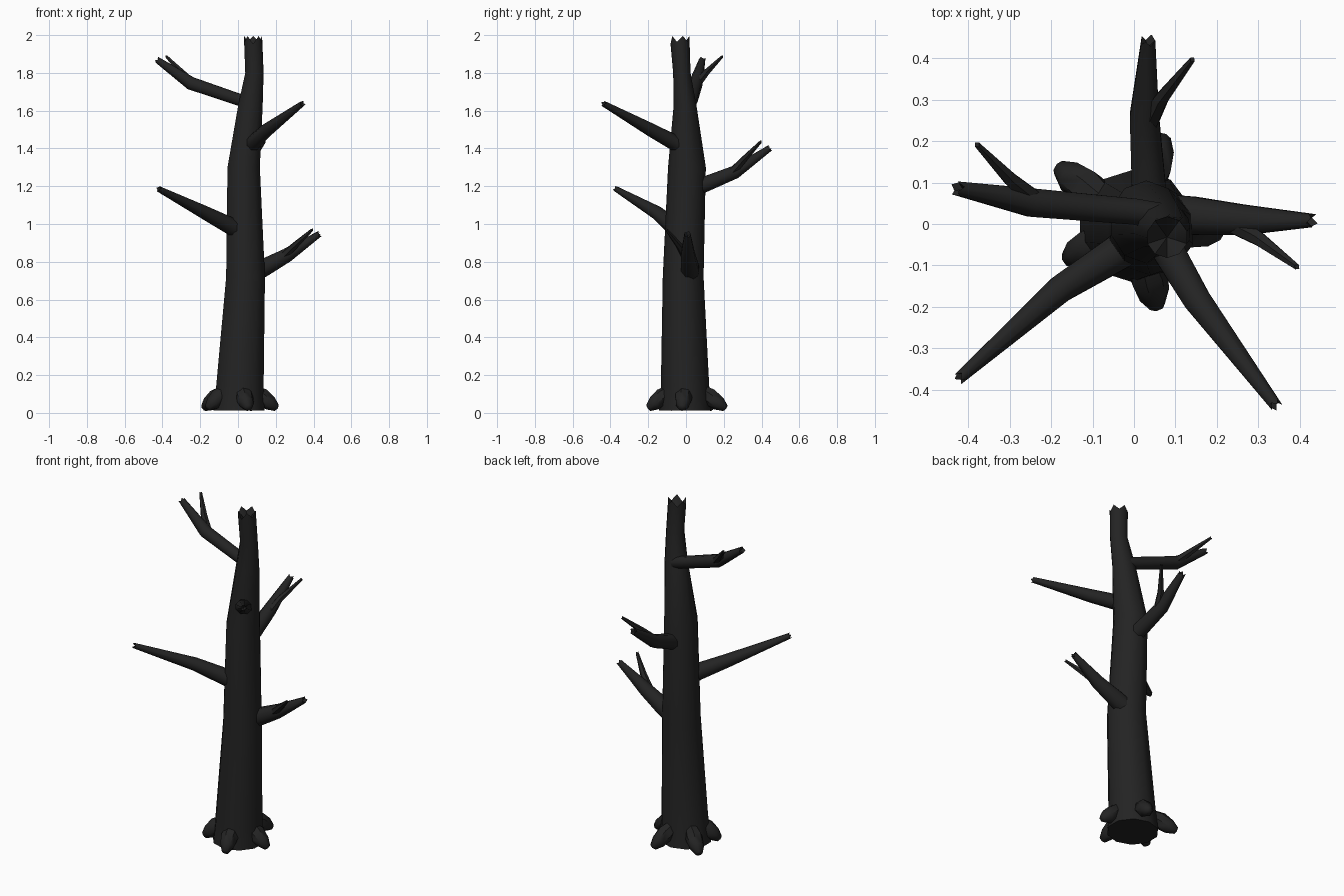
import bpy, bmesh, math, random
from mathutils import Vector

random.seed(4)
cube = bpy.data.objects.get("Cube")
if cube:
    bpy.data.objects.remove(cube)

bark = bpy.data.materials.new("charred bark")
bark.use_nodes = True
BARK = (0.017, 0.017, 0.017, 1)
bark.diffuse_color = BARK
bsdf = bark.node_tree.nodes["Principled BSDF"]
bsdf.inputs["Base Color"].default_value = BARK
bsdf.inputs["Roughness"].default_value = 0.9


def limb(name, path, sides=8, jag=0.0, hollow=0.0, upright=False):
    """Tapered tube through (x, y, z, rx, ry) stations, with a splintered end."""
    bm = bmesh.new()
    pts = [Vector(p[:3]) for p in path]
    rings = []
    for i, p in enumerate(path):
        d = (pts[min(i + 1, len(pts) - 1)] - pts[max(i - 1, 0)]).normalized()
        if upright:
            d, u, v = Vector((0, 0, 1)), Vector((1, 0, 0)), Vector((0, 1, 0))
        else:
            u = d.cross(Vector((0, 0, 1))).normalized()
            v = u.cross(d)
        ring = []
        for k in range(sides):
            a = math.tau * (k + 0.5) / sides
            co = pts[i] + u * math.cos(a) * p[3] + v * math.sin(a) * p[-1]
            if i == len(path) - 1:
                co -= d * jag * (k % 2) * random.uniform(0.6, 1)
            ring.append(bm.verts.new(co))
        rings.append(ring)
    for a, b in zip(rings, rings[1:]):
        for k in range(sides):
            n = (k + 1) % sides
            bm.faces.new((a[k], a[n], b[n], b[k]))
    bm.faces.new(rings[0][::-1])
    # broken end sinks to a point inside the wood
    core = bm.verts.new(pts[-1] - d * hollow)
    for k in range(sides):
        bm.faces.new((rings[-1][k], rings[-1][(k + 1) % sides], core))
    bmesh.ops.recalc_face_normals(bm, faces=bm.faces)
    mesh = bpy.data.meshes.new(name)
    bm.to_mesh(mesh)
    bm.free()
    mesh.materials.append(bark)
    obj = bpy.data.objects.new(name, mesh)
    bpy.context.collection.objects.link(obj)
    bpy.ops.object.select_all(action="DESELECT")
    obj.select_set(True)
    bpy.context.view_layer.objects.active = obj
    bpy.ops.object.shade_smooth_by_angle(angle=math.radians(50))


# Trunk leaning gently, snapped off at the top
limb("trunk", [
    (0.005, -0.005, 0.012, 0.142, 0.138),
    (0.010, -0.005, 0.14, 0.132, 0.128),
    (0.040, -0.015, 0.72, 0.108, 0.108),
    (0.030, 0.005, 1.30, 0.090, 0.100),
    (0.066, -0.005, 1.63, 0.068, 0.060),
    (0.087, -0.022, 1.80, 0.051, 0.046),
    (0.080, -0.032, 1.995, 0.050, 0.050),
], sides=10, jag=0.045, hollow=0.07, upright=True)

# Branches: base, elbow and broken tip
branches = {
    "left_branch": [(0.08, 0.02, 0.74, .055), (0.14, 0.02, 0.77, .05),
                    (0.26, 0.01, 0.835, .04), (0.435, 0.008, 0.95, .017)],
    "back_branch": [(0.035, 0.04, 1.19, .048), (0.035, 0.10, 1.21, .044),
                    (0.025, 0.26, 1.275, .038), (0.035, 0.448, 1.405, .018)],
    "upper_right_branch": [(0.06, 0.02, 1.64, .034), (0.0, 0.03, 1.66, .034),
                           (-0.25, 0.052, 1.745, .037), (-0.432, 0.087, 1.872, .018)],
    "front_left_branch": [(0.06, -0.01, 1.405, .042), (0.08, -0.06, 1.43, .042),
                          (0.15, -0.18, 1.495, .036), (0.345, -0.442, 1.64, .015)],
    "front_right_branch": [(0.0, -0.04, 0.965, .048), (-0.04, -0.07, 0.99, .046),
                           (-0.175, -0.155, 1.06, .036), (-0.425, -0.375, 1.188, .015)],
}
for name, path in branches.items():
    limb(name, path, jag=0.018, hollow=0.025)

# Thin twigs forking from the elbows
twigs = {
    "left_twig": [(0.235, 0.0, 0.825, .024), (0.30, -0.035, 0.885, .019),
                  (0.395, -0.105, 0.972, .008)],
    "back_twig": [(0.035, 0.24, 1.27, .024), (0.065, 0.30, 1.335, .019),
                  (0.142, 0.398, 1.438, .008)],
    "upper_right_twig": [(-0.24, 0.06, 1.745, .024), (-0.295, 0.105, 1.80, .019),
                         (-0.38, 0.193, 1.888, .008)],
}
for name, path in twigs.items():
    limb(name, path, sides=6, jag=0.008, hollow=0.01)

# Stubby roots flaring from the foot of the trunk
roots = [(-0.18, 0.135), (-0.16, -0.085), (0.055, -0.198), (0.205, -0.02), (0.07, 0.208)]
for i, (x, y) in enumerate(roots):
    limb(f"root_{i + 1}", [
        (x * .40, y * .40, 0.115, .035),
        (x * .62, y * .62, 0.085, .048),
        (x * .84, y * .84, 0.050, .040),
        (x, y, 0.026, .020),
    ], sides=7, hollow=-0.006)
